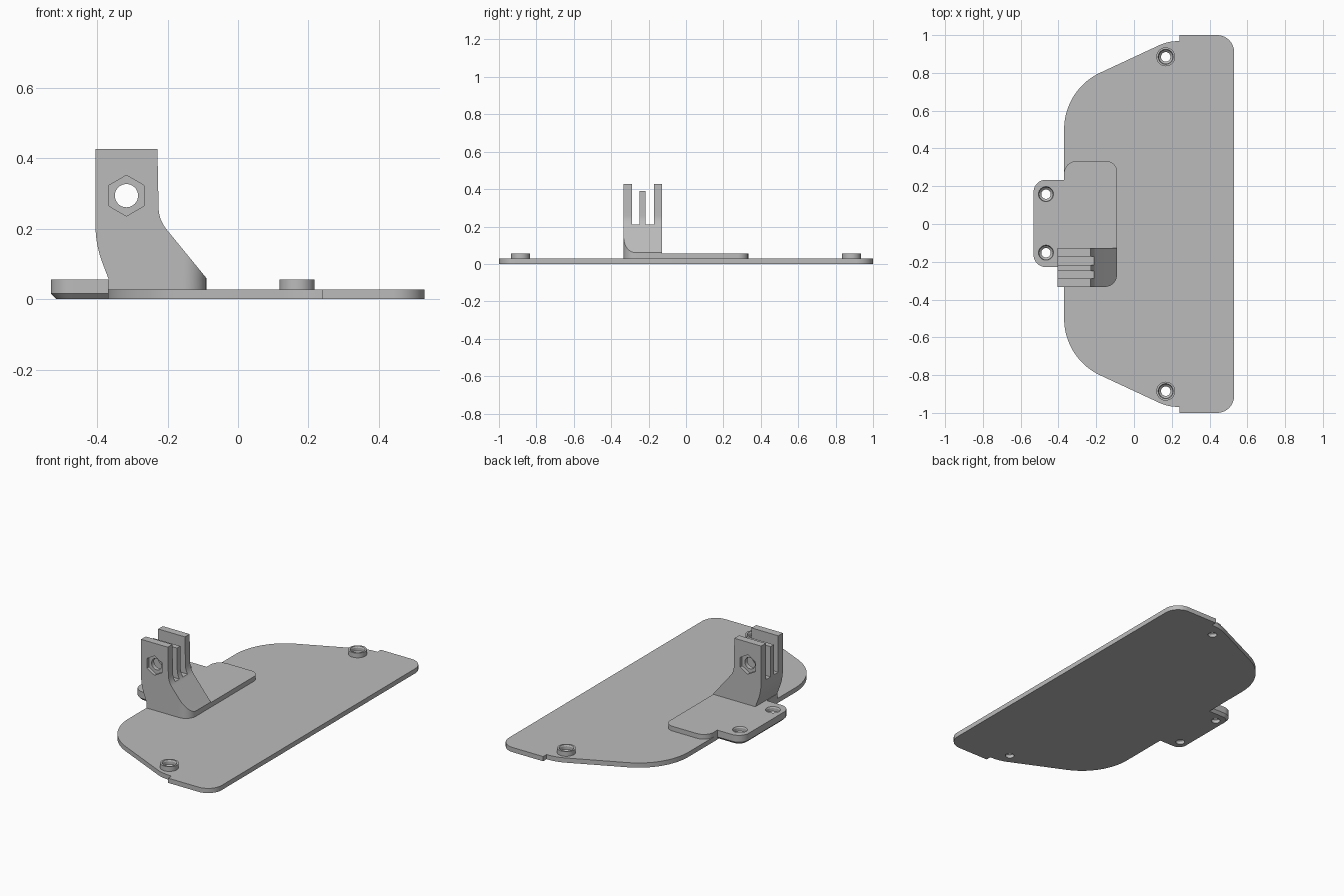
import bpy, bmesh
from math import cos, sin, tan, pi, radians
from mathutils import Vector

if "Cube" in bpy.data.objects:
    bpy.data.objects.remove(bpy.data.objects["Cube"])

grey = bpy.data.materials.new("plain_grey")
grey.use_nodes = True
grey.diffuse_color = (0.5, 0.5, 0.5, 1)
grey.node_tree.nodes["Principled BSDF"].inputs["Base Color"].default_value = (0.5, 0.5, 0.5, 1)


def rounded(corners, steps=10):
    """Closed outline from (x, y, radius) corners, each filleted by its radius."""
    out = []
    for i, (x, y, r) in enumerate(corners):
        p = Vector((x, y))
        if r == 0:
            out.append(p)
            continue
        a = (Vector(corners[i - 1][:2]) - p).normalized()
        b = (Vector(corners[(i + 1) % len(corners)][:2]) - p).normalized()
        half = a.angle(b) / 2
        centre = p + (a + b).normalized() * r / sin(half)
        start = p + a * r / tan(half) - centre
        turn = a.angle_signed(b)
        sweep = (pi - abs(turn)) * (1 if turn > 0 else -1)
        for k in range(steps + 1):
            t = sweep * k / steps
            out.append(centre + Vector((start.x * cos(t) - start.y * sin(t),
                                        start.x * sin(t) + start.y * cos(t))))
    return out


def circle(x, y, r, n=40, phase=0.0):
    return [Vector((x + r * cos(2 * pi * k / n + phase), y + r * sin(2 * pi * k / n + phase)))
            for k in range(n)]


def loft(name, rings, upright=False):
    """Solid through (outline, height) rings; upright outlines lie in XZ and run along y."""
    bm = bmesh.new()
    loops = [[bm.verts.new((p.x, h, p.y) if upright else (p.x, p.y, h)) for p in outline]
             for outline, h in rings]
    n = len(loops[0])
    for low, high in zip(loops, loops[1:]):
        for i in range(n):
            j = (i + 1) % n
            bm.faces.new((low[i], low[j], high[j], high[i]))
    bm.faces.new(loops[0][::-1])
    bm.faces.new(loops[-1])
    bmesh.ops.recalc_face_normals(bm, faces=bm.faces)
    mesh = bpy.data.meshes.new(name)
    bm.to_mesh(mesh)
    bm.free()
    mesh.materials.append(grey)
    obj = bpy.data.objects.new(name, mesh)
    bpy.context.collection.objects.link(obj)
    return obj


def prism(name, outline, low, high, upright=False):
    return loft(name, [(outline, low), (outline, high)], upright)


def box(name, x0, x1, y0, y1, z0, z1):
    return prism(name, rounded([(x0, y0, 0), (x1, y0, 0), (x1, y1, 0), (x0, y1, 0)]), z0, z1)


def combine(obj, operation, *tools):
    for tool in tools:
        mod = obj.modifiers.new(operation.title(), 'BOOLEAN')
        mod.operation, mod.solver, mod.object = operation, 'EXACT', tool
        bpy.context.view_layer.update()
        graph = bpy.context.evaluated_depsgraph_get()
        mesh = bpy.data.meshes.new_from_object(obj.evaluated_get(graph))
        obj.modifiers.clear()
        obj.data = mesh
        bpy.data.objects.remove(tool)


def screw_hole(x, y):
    profile = [(0.025, -0.05), (0.025, 0.02), (0.036, 0.03), (0.036, 0.048), (0.043, 0.062)]
    return loft("hole_cutter", [(circle(x, y, r), z) for r, z in profile])


# Base plate: half outline mirrored across y
half = [(0.53, 1, 0.09), (0.24, 1, 0), (0.24, 0.968, 0), (0.18, 0.968, 0.24), (-0.37, 0.712, 0.33)]
outline = rounded(half + [(x, -y, r) for x, y, r in reversed(half)], 16)
base_plate = prism("base_plate", outline, 0, 0.028)

# Screw bosses at both ends of the plate
parts = [base_plate]
for side, label in ((1, "back"), (-1, "front")):
    x, y = 0.168, 0.885 * side
    boss = prism(label + "_screw_boss", circle(x, y, 0.05), 0.015, 0.056)
    combine(boss, 'DIFFERENCE', screw_hole(x, y))
    combine(base_plate, 'DIFFERENCE', screw_hole(x, y))
    parts.append(boss)

# Raised pad
mount = prism("mount", rounded([(-0.37, -0.333, 0), (-0.09, -0.333, 0.065),
                                (-0.09, 0.333, 0.055), (-0.37, 0.333, 0.065)]), 0.015, 0.056)


# Screw tab with a chamfered underside
def tab_outline(d):
    return rounded([(-0.532 + d, -0.228 + d, 0.065 - d), (-0.35 - d, -0.228 + d, 0),
                    (-0.35 - d, 0.234 - d, 0), (-0.532 + d, 0.234 - d, 0.065 - d)])


tab = loft("tab", [(tab_outline(0.016), 0), (tab_outline(0), 0.016), (tab_outline(0), 0.056)])

# Upright bracket: side profile trimmed by the rounded pad corner
profile = rounded([(-0.09, 0.02, 0), (-0.09, 0.06, 0), (-0.225, 0.225, 0.1), (-0.229, 0.427, 0),
                   (-0.405, 0.427, 0), (-0.405, 0.155, 0.3), (-0.367, 0.055, 0), (-0.367, 0.02, 0)])
bracket = prism("bracket", profile, -0.333, -0.128, True)
trim = prism("trim", rounded([(-0.6, -0.333, 0), (-0.09, -0.333, 0.065),
                              (-0.09, 0, 0), (-0.6, 0, 0)]), -0.1, 0.6)
combine(bracket, 'INTERSECT', trim)
combine(mount, 'UNION', tab, bracket)

# Slots between the prongs, shorter middle prong
for y0, y1, z in ((-0.289, -0.249, 0.21), (-0.217, -0.172, 0.21), (-0.26, -0.2, 0.39)):
    combine(mount, 'DIFFERENCE', box("slot_cutter", -0.6, 0, y0, y1, z, 0.6))

# Pivot hole with hexagonal pockets on both outer faces
px, pz = -0.317, 0.294
combine(mount, 'DIFFERENCE', prism("pivot_cutter", circle(px, pz, 0.033), -0.5, 0, True))
for y0, y1 in ((-0.4, -0.313), (-0.148, -0.05)):
    combine(mount, 'DIFFERENCE',
            prism("hex_cutter", circle(px, pz, 0.058, 6, pi / 6), y0, y1, True))

# Screw holes in the tab
for y in (-0.152, 0.158):
    combine(mount, 'DIFFERENCE', screw_hole(-0.466, y))
parts.append(mount)

for obj in parts:
    bpy.ops.object.select_all(action='DESELECT')
    obj.select_set(True)
    bpy.context.view_layer.objects.active = obj
    bpy.ops.object.shade_smooth_by_angle(angle=radians(25))
